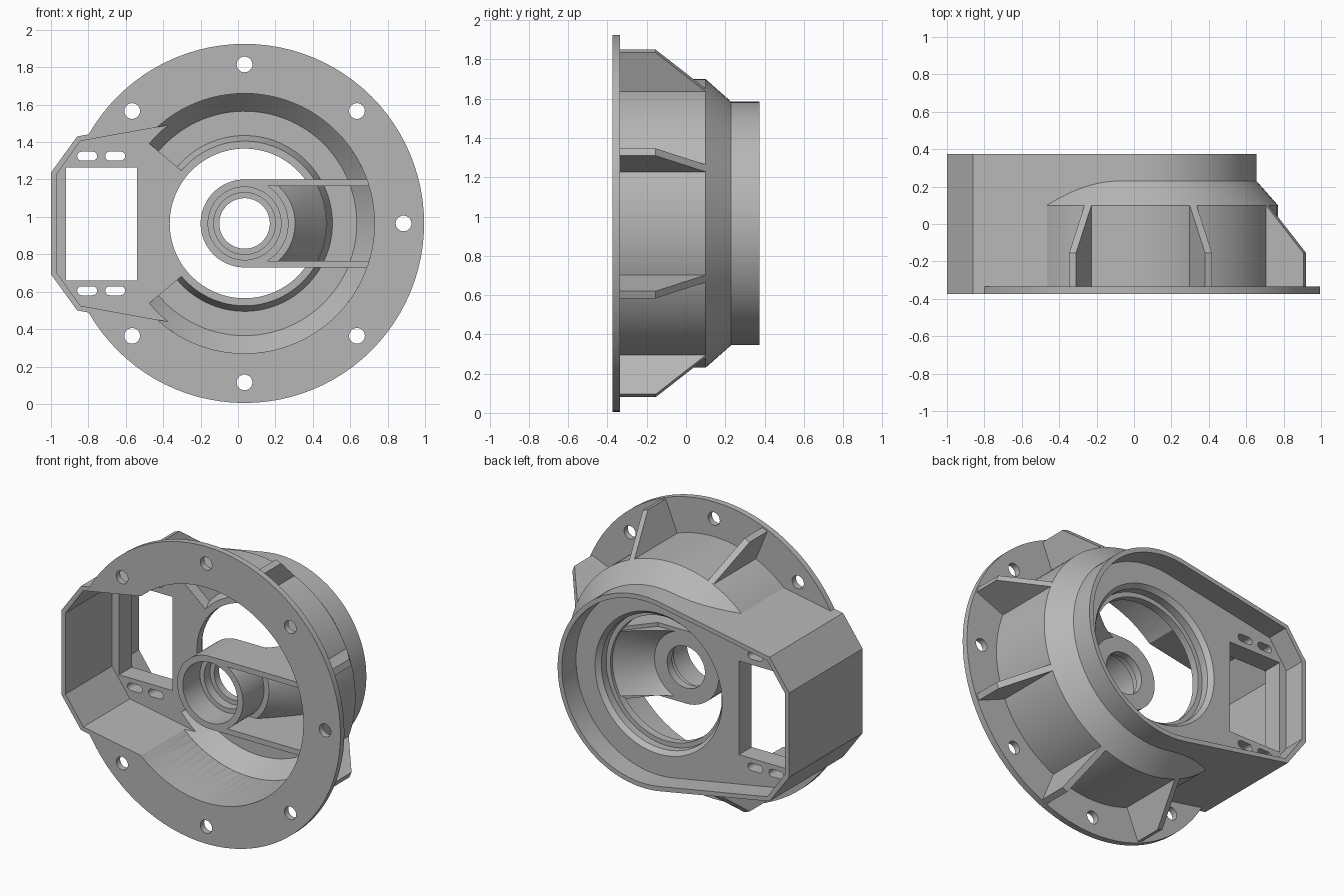
import bpy, bmesh
from math import sin, cos, pi, radians
from mathutils import Matrix, Vector

if "Cube" in bpy.data.objects:
    bpy.data.objects.remove(bpy.data.objects["Cube"])

CX, CZ = 0.035, 0.965      # main axis of the housing
FRONT, BACK = -0.375, 0.375
STEPS = 96
STEP = 2 * pi / STEPS

metal = bpy.data.materials.new("cast grey")
metal.use_nodes = True
GREY = (0.47, 0.47, 0.47, 1)
metal.diffuse_color = GREY
metal.node_tree.nodes["Principled BSDF"].inputs["Base Color"].default_value = GREY


def solid(name, rings, closed=False):
    """Skin a list of equal point loops into a closed solid."""
    bm = bmesh.new()
    loops = [[bm.verts.new((x + CX, y, z + CZ)) for x, y, z in ring] for ring in rings]
    pairs = list(zip(loops, loops[1:]))
    if closed:
        pairs.append((loops[-1], loops[0]))
    else:
        bm.faces.new(loops[0])
        bm.faces.new(loops[-1])
    n = len(loops[0])
    for a, b in pairs:
        for i in range(n):
            j = (i + 1) % n
            bm.faces.new((a[i], a[j], b[j], b[i]))
    bmesh.ops.recalc_face_normals(bm, faces=bm.faces)
    mesh = bpy.data.meshes.new(name)
    bm.to_mesh(mesh)
    bm.free()
    mesh.materials.append(metal)
    ob = bpy.data.objects.new(name, mesh)
    bpy.context.collection.objects.link(ob)
    return ob


def prism(name, outline, y0, y1):
    return solid(name, [[(x, y, z) for x, z in outline] for y in (y0, y1)])


def revolve(name, profile, limit=None):
    """Turn an (r, y) profile about the main axis, fully or to +-limit."""
    if limit is None:
        angles = [i * STEP for i in range(STEPS)]
    else:
        angles = [limit * (i / 40 - 1) for i in range(81)]
    return solid(name, [[(r * cos(a), y, r * sin(a)) for r, y in profile]
                        for a in angles], limit is None)


def plate(name, profile, half, angle=0, offset=0):
    """Flat web in the (r, y) plane, turned about the main axis."""
    turn = Matrix.Rotation(-angle, 3, 'Y')
    return solid(name, [[turn @ Vector((r, y, offset + t)) for r, y in profile]
                        for t in (-half, half)])


def circle(r, x=0, z=0, n=STEPS):
    return [(x + r * cos(2 * pi * i / n), z + r * sin(2 * pi * i / n)) for i in range(n)]


def rect(x0, x1, z0, z1):
    return [(x0, z0), (x1, z0), (x1, z1), (x0, z1)]


def slot(x0, x1, z, r):
    right = [(x1 - r + r * cos(a), z + r * sin(a)) for a in [pi * (i / 8 - .5) for i in range(9)]]
    left = [(x0 + r - r * cos(a), z - r * sin(a)) for a in [pi * (i / 8 - .5) for i in range(9)]]
    return right + left


def hull(r, corner, end):
    """Round body with a tapering arm towards -x."""
    arc = [(r * cos(i * STEP), r * sin(i * STEP)) for i in range(-27, 28)]
    (cx, cz), (ex, ez) = corner, end
    return arc + [(cx, cz), (ex, ez), (ex, -ez), (cx, -cz)]


def combine(ob, other, operation):
    mod = ob.modifiers.new("combine", 'BOOLEAN')
    mod.operation, mod.solver, mod.object = operation, 'EXACT', other
    bpy.context.view_layer.objects.active = ob
    bpy.ops.object.modifier_apply(modifier=mod.name)
    bpy.data.objects.remove(other)


# Outer body: flanged drum with conical shoulder, joined with the arm box
housing = revolve("housing", [(.3, FRONT), (.96, FRONT), (.96, -.335), (.735, -.335),
                              (.735, .1), (.62, .23), (.615, .24), (.3, .24)])
combine(housing, prism("arm", hull(.62, (-.895, .465), (-1.035, .272)), FRONT, BACK), 'UNION')

# Front and rear cavities
inner = hull(.59, (-.878, .44), (-1.005, .262))
cutters = [
    prism("front_arm_cavity", inner, -.5, .1),
    prism("rear_cavity", inner, .23, .5),
    prism("drum_cavity", circle(.695), -.5, .066),
    revolve("cone_recess", [(.695, .066), (.6, .173), (.47, .173), (.44, .1),
                            (.44, .05), (.69, .05)], radians(140)),
    prism("main_opening", circle(.4), -.5, .5),
    revolve("bearing_seat", [(.3, .15), (.43, .15), (.43, .2), (.47, .25), (.3, .25)]),
    prism("arm_window", rect(-.955, -.575, -.305, .3), -.2, .5),
]
# Slots above and below the window
for side in (1, -1):
    for x in (-.895, -.745):
        cutters.append(prism("slot", slot(x, x + .107, side * .36, .024), 0, .3))
# Bolt holes in the flange
for k in range(8):
    if k != 4:
        a = k * pi / 4
        cutters.append(prism("bolt_hole", circle(.042, .85 * cos(a), .85 * sin(a), 32), -.5, -.2))
for cutter in cutters:
    combine(housing, cutter, 'DIFFERENCE')

parts = [housing]

# Outside stiffening ribs
for k in (-5, -3, -1, 1, 3, 5):
    parts.append(plate("outer_rib", [(.72, -.34), (.95, -.34), (.95, -.155), (.735, .1), (.72, .1)],
                       .02, k * pi / 8))

# Central stepped hub
parts.append(revolve("hub", [(.235, -.335), (.235, -.05), (.135, -.05), (.135, -.1), (.165, -.1),
                             (.165, -.16), (.195, -.16), (.195, -.335)]))

# Two walls tying the hub to the drum
for side in (1, -1):
    parts.append(plate("hub_wall", [(0, -.335), (.675, -.335), (.675, .085), (.6, .19), (.45, .19),
                                    (.36, .14), (.2, -.05), (0, -.05)], .0175, 0, side * .2175))
    # keep the bore clear: the wall lies on the tangent of the hub

# Sloped web between the walls
web = revolve("hub_web", [(.225, -.12), (.27, -.12), (.445, .11), (.41, .14), (.225, -.05)])
combine(web, prism("web_limit", rect(.05, .6, -.21, .21), -.5, .5), 'INTERSECT')
parts.append(web)

# Smooth the round surfaces and keep hard edges
bpy.ops.object.select_all(action='DESELECT')
for ob in parts:
    ob.select_set(True)
bpy.context.view_layer.objects.active = housing
bpy.ops.object.shade_smooth_by_angle(angle=radians(25))
